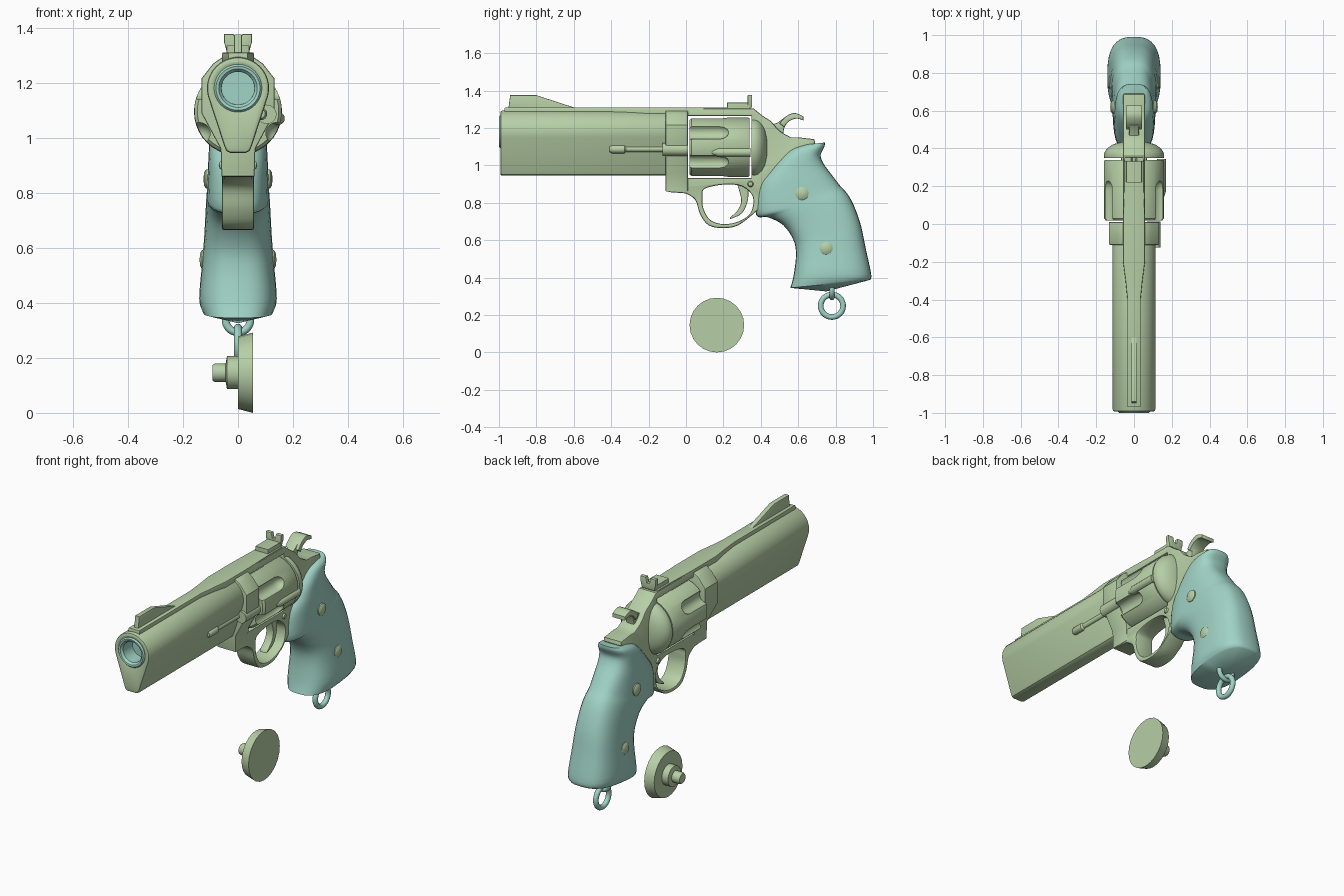
import bpy, bmesh, math
from mathutils import Matrix, Vector

if "Cube" in bpy.data.objects:
    bpy.data.objects.remove(bpy.data.objects["Cube"])


def material(name, col):
    m = bpy.data.materials.new(name)
    m.diffuse_color = (*col, 1)
    m.use_nodes = True
    m.node_tree.nodes["Principled BSDF"].inputs["Base Color"].default_value = m.diffuse_color
    return m


GREEN = material("sage green", (0.47, 0.62, 0.38))
TEAL = material("pale teal", (0.36, 0.66, 0.57))


def finish(name, me, mat, angle=35):
    me.materials.clear()
    me.materials.append(mat)
    me.shade_smooth()
    me.set_sharp_from_angle(angle=math.radians(angle))
    ob = bpy.data.objects.new(name, me)
    bpy.context.collection.objects.link(ob)
    return ob


def from_bm(name, bm, mat, angle=35):
    bmesh.ops.remove_doubles(bm, verts=bm.verts, dist=1e-5)
    bmesh.ops.recalc_face_normals(bm, faces=bm.faces)
    me = bpy.data.meshes.new(name)
    bm.to_mesh(me)
    bm.free()
    return finish(name, me, mat, angle)


AXES = {"x": Matrix(((0, 0, 1), (1, 0, 0), (0, 1, 0))),   # outline (y,z), thick along x
        "y": Matrix(((1, 0, 0), (0, 0, -1), (0, 1, 0))),  # outline (x,z), thick along y
        "z": Matrix.Identity(3)}                          # outline (x,y), thick along z


def prism(name, loops, axis, a, b, mat=GREEN, bevel=0.006):
    """Filled outline (further loops are holes), extruded from a to b on an axis."""
    cu = bpy.data.curves.new(name, "CURVE")
    cu.dimensions, cu.fill_mode = "2D", "BOTH"
    cu.extrude = abs(b - a) / 2 - bevel
    cu.bevel_depth, cu.offset, cu.bevel_resolution = bevel, -bevel, 1
    for pts in loops:
        s = cu.splines.new("POLY")
        s.points.add(len(pts) - 1)
        for p, c in zip(s.points, pts):
            p.co = (c[0], c[1], 0, 1)
        s.use_cyclic_u = True
    tmp = bpy.data.objects.new(name, cu)
    bpy.context.collection.objects.link(tmp)
    bpy.context.view_layer.update()
    me = bpy.data.meshes.new_from_object(tmp.evaluated_get(bpy.context.evaluated_depsgraph_get()))
    bpy.data.objects.remove(tmp)
    off = Vector([(a + b) / 2 if axis == k else 0 for k in "xyz"])
    me.transform(Matrix.Translation(off) @ AXES[axis].to_4x4())
    bm = bmesh.new()
    bm.from_mesh(me)
    bpy.data.meshes.remove(me)
    return from_bm(name, bm, mat)


def lathe(name, prof, axis, centre, mat=GREEN, n=32, angle=35):
    """Spin (radius, distance) points about the x or y axis."""
    bm = bmesh.new()
    rings = []
    for r, d in prof:
        ring = []
        for i in range(n):
            t = math.tau * i / n
            u, v = r * math.cos(t), r * math.sin(t)
            p = (d, u, v) if axis == "x" else (u, d, v)
            ring.append(bm.verts.new(Vector(p) + Vector(centre)))
        rings.append(ring)
    for p, q in zip(rings, rings[1:]):
        for i in range(n):
            bm.faces.new((p[i], p[(i + 1) % n], q[(i + 1) % n], q[i]))
    for ring, (r, d) in ((rings[0], prof[0]), (rings[-1], prof[-1])):
        if r > 0.001:
            bm.faces.new(ring)
    return from_bm(name, bm, mat, angle)


def torus(name, R, r, centre, axis, mat):
    prof = [(R + r * math.cos(math.tau * k / 12), r * math.sin(math.tau * k / 12)) for k in range(13)]
    bm_prof = [(p, d) for p, d in prof]
    ob = lathe(name, bm_prof, axis, centre, mat, 32, 60)
    bm = bmesh.new()                      # drop the two disc caps
    bm.from_mesh(ob.data)
    bmesh.ops.delete(bm, geom=[f for f in bm.faces if len(f.verts) > 4], context="FACES_ONLY")
    bm.to_mesh(ob.data)
    bm.free()
    return ob


def smooth(rows, steps=4, closed=False):
    """Catmull-Rom through tuples of any length."""
    n, out = len(rows), []
    get = (lambda i: rows[i % n]) if closed else (lambda i: rows[max(0, min(n - 1, i))])
    for i in range(n if closed else n - 1):
        for s in range(steps):
            t = s / steps
            out.append(tuple(0.5 * (2 * b + (c - a) * t + (2 * a - 5 * b + 4 * c - d) * t * t
                                    + (3 * b - a - 3 * c + d) * t ** 3)
                             for a, b, c, d in zip(get(i - 1), get(i), get(i + 1), get(i + 2))))
    return out if closed else out + [rows[-1]]


def mirror(half):
    return half + [(-x, z) for x, z in reversed(half)]


def circle(cx, cz, r, n=40):
    return [(cx + r * math.cos(math.tau * i / n), cz + r * math.sin(math.tau * i / n)) for i in range(n)]


def box(name, x0, x1, y0, y1, z0, z1, bevel=0.004):
    return prism(name, [[(y0, z0), (y1, z0), (y1, z1), (y0, z1)]], "x", x0, x1, GREEN, bevel)


# barrel with tapering underlug and bore
arc = [(0.113 * math.cos(math.radians(a)), 1.18 + 0.113 * math.sin(math.radians(a))) for a in range(85, -16, -10)]
lug = arc + [(0.05, 0.97), (0.042, 0.952), (0.028, 0.945)]
prism("barrel", [mirror(lug), circle(0, 1.18, 0.084)], "y", -0.993, -0.09, bevel=0.01)
lathe("muzzle_liner", [(0.085, -0.9), (0.087, -0.992), (0.08, -1.0), (0.07, -0.998), (0.06, -0.985),
                       (0.058, -0.6), (0, -0.6)], "y", (0, 0, 1.18), TEAL, 40)
# top rib and front sight
prism("top_rib", [mirror([(0.035, -0.97), (0.035, -0.4), (0.045, -0.3), (0.058, -0.2), (0.058, 0.02),
                          (0.052, 0.2), (0.052, 0.34)])], "z", 1.265, 1.31, bevel=0.005)
prism("front_sight", [[(-0.95, 1.3), (-0.94, 1.375), (-0.8, 1.375), (-0.6, 1.31), (-0.6, 1.3)]],
      "x", -0.014, 0.014, bevel=0.003)
# frame with cylinder window and trigger guard opening
guard = smooth([(0.0, 0.85), (0.05, 0.815), (0.075, 0.74), (0.12, 0.68), (0.2, 0.664), (0.28, 0.68), (0.36, 0.74)])
back = [(0.45, 0.82), (0.6, 0.97), (0.69, 1.12), (0.685, 1.14), (0.6, 1.15)] + \
    smooth([(0.56, 1.15), (0.5, 1.185), (0.455, 1.235), (0.41, 1.265), (0.36, 1.305)])
front = [(0.0, 1.305), (-0.1, 1.295), (-0.11, 1.28), (-0.11, 0.865), (-0.09, 0.857)]
window = [(0.011, 0.932), (0.349, 0.932), (0.349, 1.264), (0.011, 1.264)]
hole = smooth([(0.1, 0.875), (0.2, 0.897), (0.3, 0.888), (0.358, 0.83), (0.345, 0.745), (0.28, 0.7),
               (0.2, 0.686), (0.13, 0.708), (0.093, 0.77), (0.088, 0.83)], 4, True)
prism("frame", [guard + back + front, window, hole], "x", -0.058, 0.058, bevel=0.008)
prism("frame_front_block", [mirror([(0.05, 1.297), (0.09, 1.27), (0.133, 1.215), (0.133, 1.09), (0.063, 0.96),
                                    (0.06, 0.86)])], "y", -0.11, 0.011, bevel=0.006)
# recoil shield dome behind the cylinder
lathe("recoil_shield", [(0.158, 0.35), (0.16, 0.365), (0.154, 0.385), (0.137, 0.405), (0.11, 0.422),
                        (0.07, 0.433), (0, 0.437)], "y", (0, 0, 1.095), n=40, angle=50)
# fluted cylinder
cyl = lathe("cylinder", [(0, 0.018), (0.148, 0.018), (0.159, 0.03), (0.159, 0.332), (0.154, 0.34), (0, 0.34)],
            "y", (0, 0, 1.097), n=48)
cutters = []
for k in range(6):
    a = math.radians(30 + 60 * k)
    c = lathe("flute_cutter", [(0.04, -0.05), (0.04, 0.18), (0.034, 0.205), (0.02, 0.222), (0, 0.23)], "y",
              (0.163 * math.cos(a), 0, 1.097 + 0.163 * math.sin(a)), n=20)
    c.hide_render = True
    cutters.append(c)
    m = cyl.modifiers.new("flute", "BOOLEAN")
    m.operation, m.solver, m.object = "DIFFERENCE", "EXACT", c
bpy.context.view_layer.update()
cut = bpy.data.meshes.new_from_object(cyl.evaluated_get(bpy.context.evaluated_depsgraph_get()))
for o in cutters + [cyl]:
    bpy.data.objects.remove(o)
finish("cylinder", cut, GREEN)
# side latch on the cylinder, ejector rod and its collar
lathe("side_latch", [(0, 0.125), (0.012, 0.14), (0.024, 0.175), (0.024, 0.345), (0, 0.345)], "y",
      (0.146, 0, 1.07), n=16)
lathe("ejector_rod", [(0, -0.41), (0.016, -0.408), (0.023, -0.395), (0.023, -0.33), (0.015, -0.32),
                      (0.015, -0.1), (0, -0.1)], "y", (0.083, 0, 1.087), n=16)
lathe("ejector_collar", [(0, -0.125), (0.035, -0.125), (0.035, 0.012), (0, 0.012)], "y", (0.105, 0, 1.085), n=20)
# rear sight with notch
box("rear_sight_base", -0.042, 0.042, 0.22, 0.345, 1.3, 1.335)
prism("rear_sight_blade", [mirror([(0.008, 1.345), (0.016, 1.377), (0.05, 1.377), (0.05, 1.345), (0.04, 1.31)])],
      "y", 0.33, 0.354, bevel=0.003)
# hammer and spur
prism("hammer", [[(0.46, 1.12), (0.45, 1.215), (0.49, 1.228), (0.525, 1.255), (0.55, 1.245), (0.525, 1.2),
                  (0.52, 1.17), (0.55, 1.12)]], "x", -0.026, 0.026)
spur = smooth([(0.5, 1.225), (0.535, 1.262), (0.58, 1.28), (0.628, 1.262)]) + \
    smooth([(0.628, 1.24), (0.59, 1.25), (0.55, 1.235), (0.525, 1.205)])
prism("hammer_spur", [spur], "x", -0.043, 0.043, bevel=0.005)
# trigger
trig = smooth([(0.33, 0.91), (0.332, 0.82), (0.3, 0.745), (0.235, 0.712)]) + \
    smooth([(0.237, 0.722), (0.28, 0.765), (0.295, 0.82), (0.27, 0.91)])
prism("trigger", [trig], "x", -0.024, 0.024, bevel=0.004)

# grip: rows of front y, front z, back y, back z, half width
rows = smooth([(0.558, 0.345, 0.985, 0.388, 0.127), (0.575, 0.41, 0.99, 0.42, 0.141), (0.588, 0.52, 0.96, 0.56, 0.131),
               (0.575, 0.6, 0.935, 0.68, 0.123), (0.52, 0.68, 0.90, 0.78, 0.118), (0.44, 0.722, 0.865, 0.845, 0.115),
               (0.375, 0.735, 0.825, 0.89, 0.112), (0.385, 0.88, 0.775, 0.955, 0.108), (0.44, 0.96, 0.735, 1.01, 0.104),
               (0.505, 1.035, 0.72, 1.055, 0.1), (0.56, 1.085, 0.74, 1.1, 0.09), (0.63, 1.11, 0.742, 1.122, 0.068)], 4)
bm = bmesh.new()
N, rings = 32, []


def power(v):
    return math.copysign(abs(v) ** 0.72, v)


for fy, fz, by, bz, hw in rows:
    ring = []
    for i in range(N):
        c, s = power(math.cos(math.tau * i / N)), power(math.sin(math.tau * i / N))
        ring.append(bm.verts.new((hw * s, (fy + by) / 2 + c * (by - fy) / 2, (fz + bz) / 2 + c * (bz - fz) / 2)))
    rings.append(ring)
for p, q in zip(rings, rings[1:]):
    for i in range(N):
        bm.faces.new((p[i], p[(i + 1) % N], q[(i + 1) % N], q[i]))
bm.faces.new(rings[-1])
tip = bm.verts.new((0, 0.75, 0.326))
for i in range(N):
    bm.faces.new((rings[0][i], rings[0][(i + 1) % N], tip))
from_bm("grip", bm, TEAL, 50)

# grip screws and frame pin on both sides
for side in (-1, 1):
    for y, z, r, x in ((0.62, 0.85, 0.035, 0.108), (0.75, 0.557, 0.035, 0.122), (0.345, 0.9, 0.016, 0.052)):
        lathe("screw", [(0, 0), (r, 0), (r, side * 0.008), (r * 0.7, side * 0.015), (0, side * 0.018)], "x",
              (side * x, y, z), n=20)
# lanyard loop and ring
torus("lanyard_loop", 0.045, 0.014, (0, 0.78, 0.338), "y", TEAL)
torus("lanyard_ring", 0.06, 0.015, (0, 0.78, 0.249), "x", TEAL)
# separate stepped cap below
lathe("loose_cap", [(0, -0.093), (0.028, -0.093), (0.033, -0.085), (0.033, -0.045), (0.06, -0.04), (0.06, 0),
                    (0.132, 0), (0.146, 0.055), (0, 0.055)], "x", (0, 0.165, 0.146), n=24)
